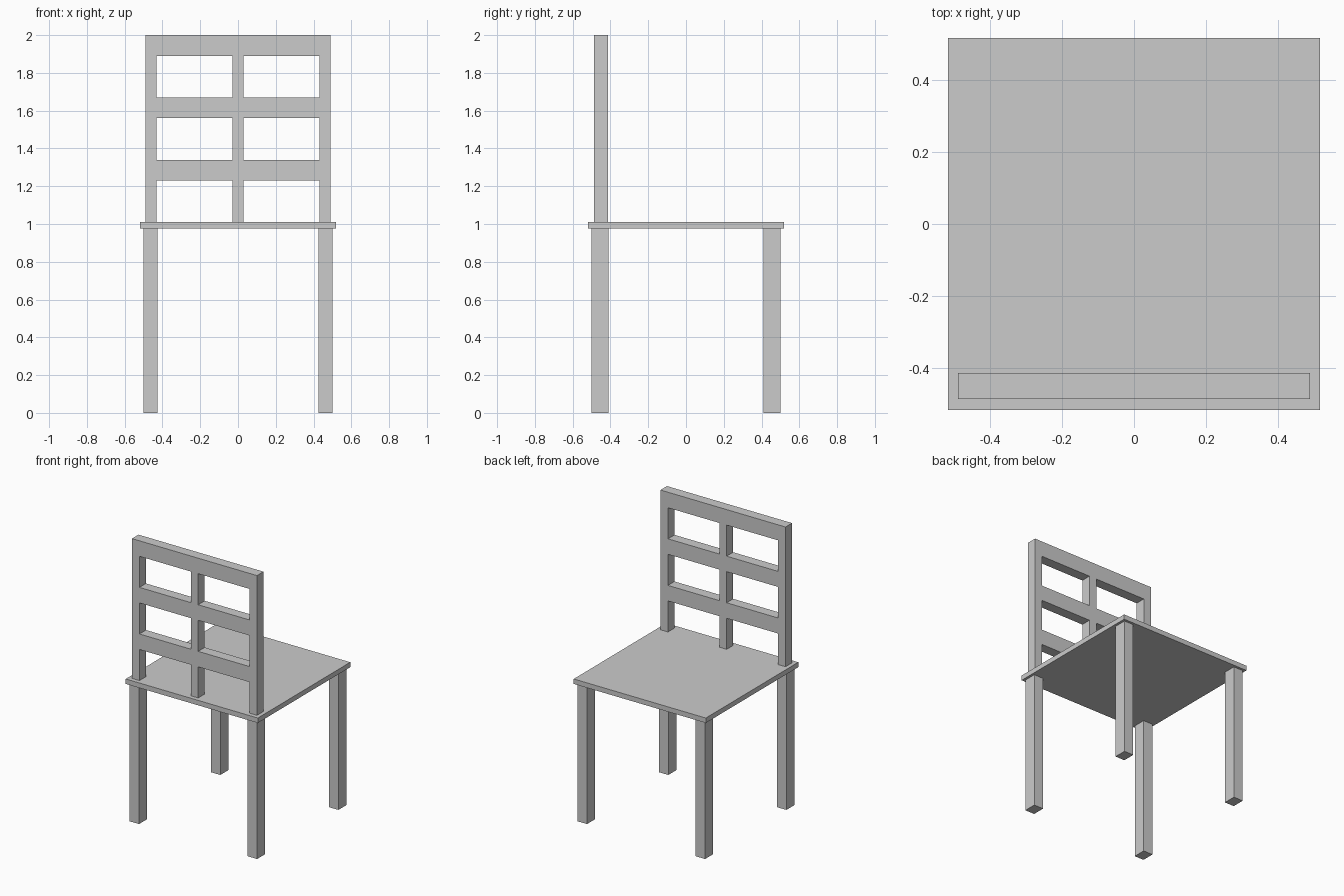
import bpy, bmesh
from mathutils import Vector

if "Cube" in bpy.data.objects:
    bpy.data.objects.remove(bpy.data.objects["Cube"])


def finish(name, bm):
    bmesh.ops.recalc_face_normals(bm, faces=bm.faces[:])
    mesh = bpy.data.meshes.new(name)
    bm.to_mesh(mesh)
    bm.free()
    obj = bpy.data.objects.new(name, mesh)
    bpy.context.collection.objects.link(obj)
    return obj


def box(name, center, size):
    bm = bmesh.new()
    bmesh.ops.create_cube(bm, size=1)
    for v in bm.verts:
        v.co = Vector(center) + v.co * Vector(size)
    return finish(name, bm)


SEAT_TOP, SEAT_BOTTOM = 1.01, 0.975

# Seat board
box("seat", (0, 0, (SEAT_TOP + SEAT_BOTTOM) / 2),
    (1.035, 1.035, SEAT_TOP - SEAT_BOTTOM))

# Four straight legs
for y, end in ((-0.455, "backrest_side"), (0.455, "open_side")):
    for x, side in ((-0.463, "left"), (0.463, "right")):
        box(f"leg_{end}_{side}", (x, y, SEAT_BOTTOM / 2),
            (0.074, 0.09, SEAT_BOTTOM))

# Backrest: one flush frame with six openings, laid out on a grid and extruded
xs = [-0.49, -0.431, -0.029, 0.029, 0.431, 0.49]
rail = (2.0 - SEAT_TOP) / 9
zs = [SEAT_TOP]
for _ in range(3):
    zs += [zs[-1] + 2 * rail, zs[-1] + 3 * rail]

bm = bmesh.new()
grid = [[bm.verts.new((x, -0.487, z)) for z in zs] for x in xs]
for i in range(len(xs) - 1):
    for j in range(len(zs) - 1):
        if i % 2 == 0 or j % 2 == 1:      # odd column, even row = opening
            bm.faces.new((grid[i][j], grid[i + 1][j],
                          grid[i + 1][j + 1], grid[i][j + 1]))
extruded = bmesh.ops.extrude_face_region(bm, geom=bm.faces[:], use_keep_orig=True)
moved = [g for g in extruded["geom"] if isinstance(g, bmesh.types.BMVert)]
bmesh.ops.translate(bm, verts=moved, vec=(0, 0.073, 0))
finish("backrest_frame", bm)
